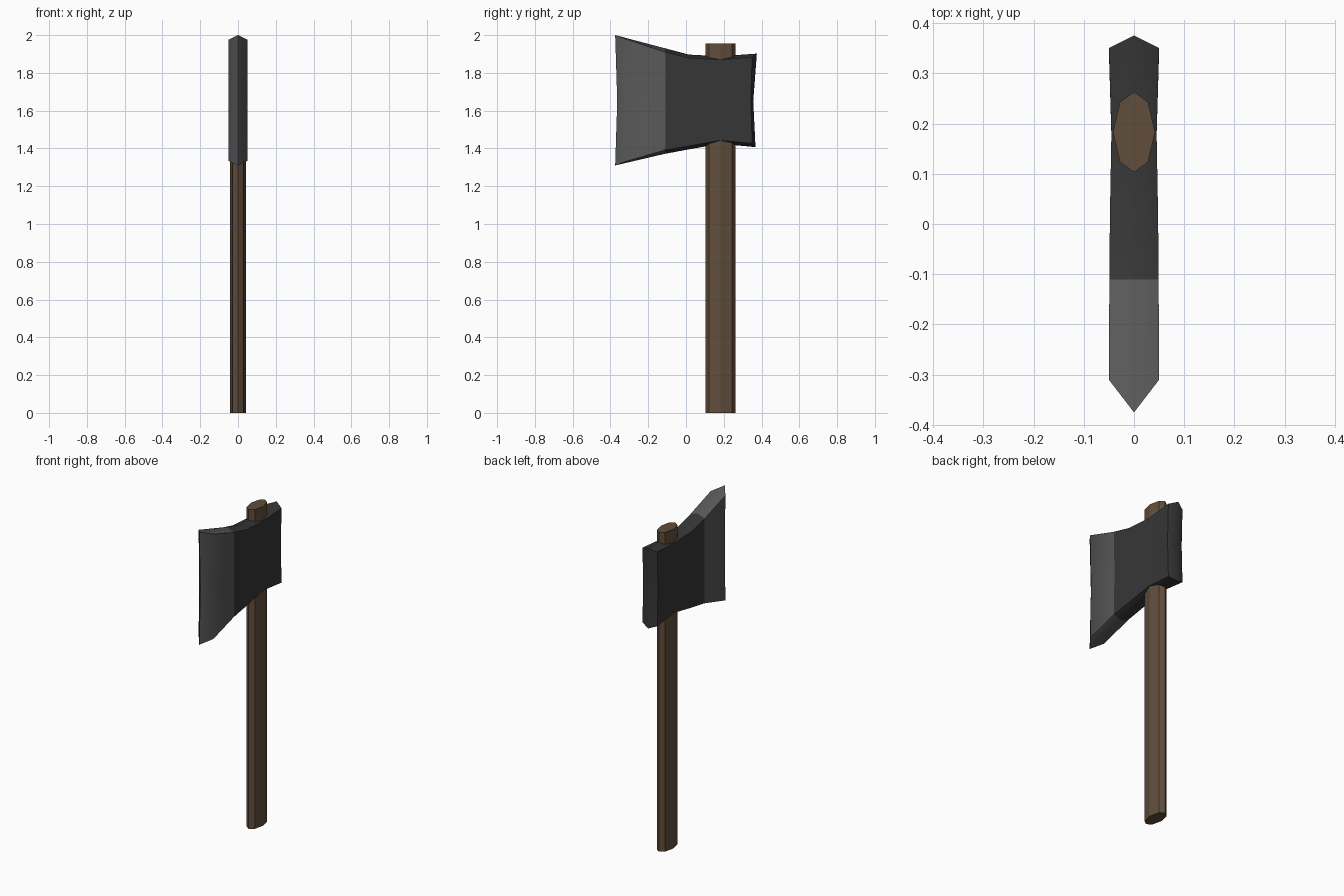
import bpy, bmesh, math

if "Cube" in bpy.data.objects:
    bpy.data.objects.remove(bpy.data.objects["Cube"])


def material(name, rgb):
    m = bpy.data.materials.new(name)
    m.diffuse_color = (*rgb, 1)
    m.use_nodes = True
    m.node_tree.nodes["Principled BSDF"].inputs["Base Color"].default_value = m.diffuse_color
    return m


wood = material("brown wood", (0.118, 0.074, 0.044))
dark = material("dark iron", (0.037, 0.037, 0.037))
light = material("ground steel", (0.10, 0.10, 0.10))


def finish(bm, name, mats):
    bmesh.ops.recalc_face_normals(bm, faces=bm.faces)
    me = bpy.data.meshes.new(name)
    bm.to_mesh(me)
    bm.free()
    ob = bpy.data.objects.new(name, me)
    bpy.context.collection.objects.link(ob)
    for m in mats:
        me.materials.append(m)
    return ob


# Handle: eight-sided oval bar
bm = bmesh.new()
quarter = [(0, 0.08), (0.028, 0.06), (0.042, 0), (0.028, -0.06)]
profile = quarter + [(-x, -y) for x, y in quarter]
base = bm.faces.new([bm.verts.new((x, y + 0.183, 0)) for x, y in profile])
top = bmesh.ops.extrude_face_region(bm, geom=[base], use_keep_orig=True)
for v in top["geom"]:
    if isinstance(v, bmesh.types.BMVert):
        v.co.z = 1.955
finish(bm, "handle", [wood])

# Axe head: rings along y
# (ridge y top, ridge y bottom, side y, half width, ridge z top, ridge z bottom, inset)
stations = [
    (-0.375, -0.375, -0.31, 0.05, 2.0, 1.31, 0.024),
    (-0.11, -0.11, -0.11, 0.049, 1.93, 1.372, 0.02),
    (0.015, 0.015, 0.015, 0.048, 1.897, 1.395, 0.018),
    (0.18, 0.18, 0.18, 0.045, 1.888, 1.425, 0.018),
    (0.375, 0.368, 0.35, 0.05, 1.902, 1.407, 0.02),
]
bm = bmesh.new()
rings = []
for yt, yb, ys, w, zt, zb, d in stations:
    mid = (zt + zb) / 2
    ring = [(0, yt, zt), (w, ys, zt - d), (w, ys * 0.98, mid), (w, ys, zb + d),
            (0, yb, zb), (-w, ys, zb + d), (-w, ys * 0.98, mid), (-w, ys, zt - d)]
    rings.append([bm.verts.new(p) for p in ring])
for i, (a, b) in enumerate(zip(rings, rings[1:])):
    for k in range(8):
        n = (k + 1) % 8
        f = bm.faces.new((a[k], a[n], b[n], b[k]))
        f.material_index = 1 if i == 0 else 0

# Cutting edge and poll: bevels meeting at a slightly hollow ridge
for r, y, idx in ((rings[0], -0.364, 1), (rings[-1], 0.356, 0)):
    m = bm.verts.new((0, y, 1.65))
    for q in ((0, 1, 2), (2, 3, 4), (4, 5, 6), (6, 7, 0)):
        f = bm.faces.new([r[k] for k in q] + [m])
        f.material_index = idx
head = finish(bm, "axe_head", [dark, light])

bpy.context.view_layer.objects.active = head
head.select_set(True)
bpy.ops.object.shade_smooth_by_angle(angle=math.radians(42))
